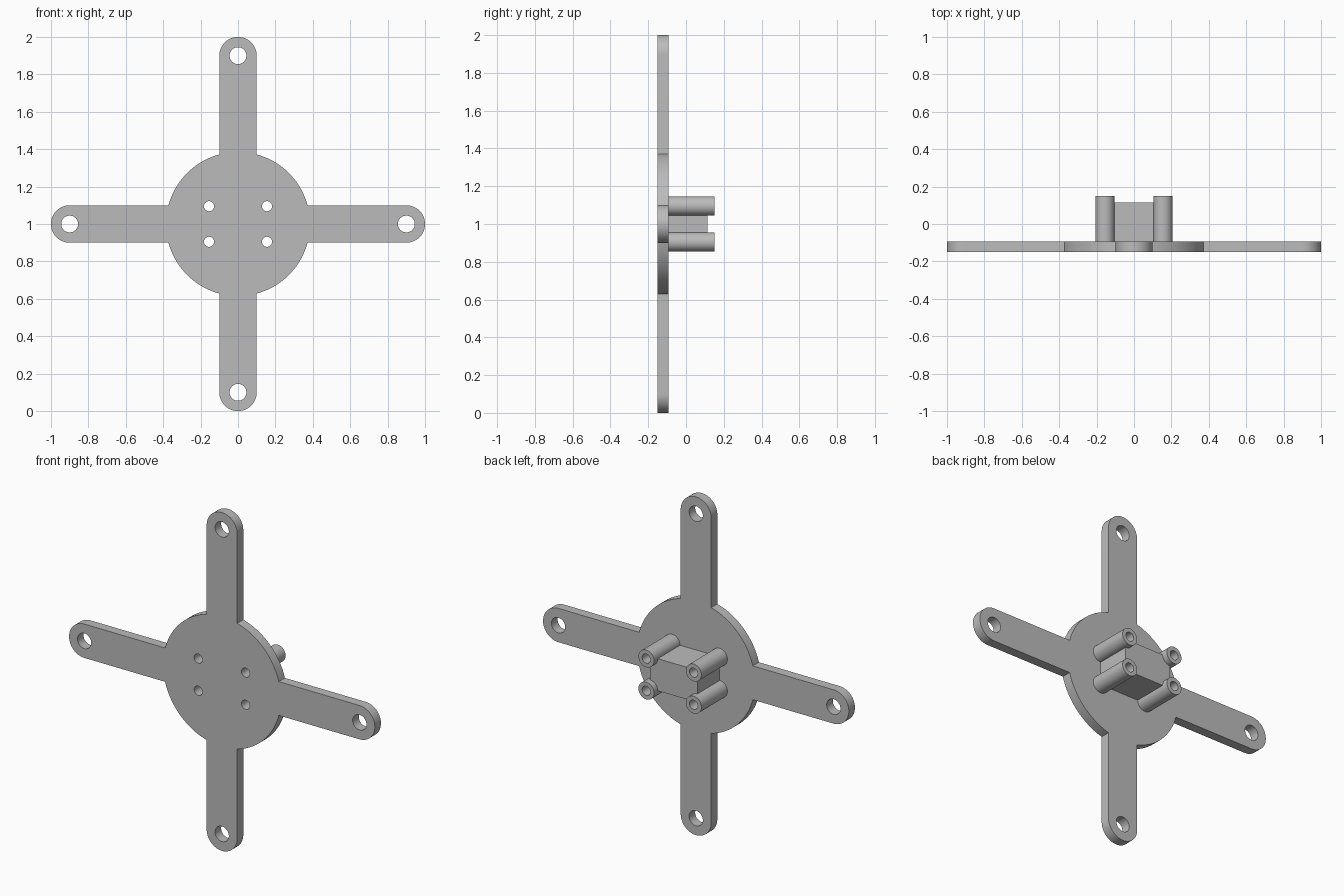
import bpy, bmesh
from math import sin, cos, pi, asin, radians

if "Cube" in bpy.data.objects:
    bpy.data.objects.remove(bpy.data.objects["Cube"], do_unlink=True)

grey = bpy.data.materials.new("matte grey")
grey.use_nodes = True
colour = (0.5, 0.5, 0.5, 1)
grey.diffuse_color = colour
grey.node_tree.nodes["Principled BSDF"].inputs["Base Color"].default_value = colour

DISC_R, ARM_R, ARM_END = 0.385, 0.1, 0.9
POST_X, POST_Z, POST_R, BORE_R = 0.155, 0.095, 0.051, 0.027
FRONT, PLATE_BACK, BLOCK_BACK, POST_BACK = -0.15, -0.093, 0.115, 0.15


def arc(cx, cz, r, start, end, steps):
    """Points along an arc, end included."""
    angles = [start + (end - start) * i / steps for i in range(steps + 1)]
    return [(cx + r * cos(a), cz + r * sin(a)) for a in angles]


def circle(cx, cz, r, steps=40):
    return arc(cx, cz, r, 0, 2 * pi, steps)[:-1]


def extrude_profile(name, loops, y0, y1):
    """Closed loops in the XZ plane (outline, then holes) made solid from y0 to y1."""
    curve = bpy.data.curves.new(name, "CURVE")
    curve.dimensions = "2D"
    curve.fill_mode = "BOTH"
    curve.extrude = (y1 - y0) / 2
    for loop in loops:
        spline = curve.splines.new("POLY")
        spline.points.add(len(loop) - 1)
        for point, (x, z) in zip(spline.points, loop):
            point.co = (x, z, 0, 1)
        spline.use_cyclic_u = True
    obj = bpy.data.objects.new(name, curve)
    bpy.context.collection.objects.link(obj)
    obj.location = (0, (y0 + y1) / 2, 1)
    obj.rotation_euler.x = pi / 2
    bpy.ops.object.select_all(action="DESELECT")
    obj.select_set(True)
    bpy.context.view_layer.objects.active = obj
    bpy.ops.object.convert(target="MESH")
    obj = bpy.context.view_layer.objects.active
    bm = bmesh.new()
    bm.from_mesh(obj.data)
    bmesh.ops.remove_doubles(bm, verts=bm.verts, dist=0.0001)
    bmesh.ops.recalc_face_normals(bm, faces=bm.faces)
    bm.to_mesh(obj.data)
    bm.free()
    obj.data.materials.clear()
    obj.data.materials.append(grey)
    bpy.ops.object.shade_smooth_by_angle(angle=radians(30))
    return obj


# Mounting plate: round hub with four round-ended arms, drilled through
corners = [(1, 1), (-1, 1), (-1, -1), (1, -1)]
posts = [(sx * POST_X, sz * POST_Z) for sx, sz in corners]
join = asin(ARM_R / DISC_R)
outline, holes = [], []
for k in range(4):
    turn = k * pi / 2
    cx, cz = ARM_END * cos(turn), ARM_END * sin(turn)
    outline += arc(cx, cz, ARM_R, turn - pi / 2, turn + pi / 2, 24)
    outline += arc(0, 0, DISC_R, turn + join, turn + pi / 2 - join, 20)
    holes.append(circle(cx, cz, 0.045))
holes += [circle(x, z, BORE_R) for x, z in posts]
extrude_profile("mounting_plate", [outline] + holes, FRONT, PLATE_BACK)

# Hollow posts on the back
for i, (x, z) in enumerate(posts):
    extrude_profile(f"post_{i + 1}", [circle(x, z, POST_R), circle(x, z, BORE_R)],
                    PLATE_BACK, POST_BACK)

# Centre block between the posts, corners relieved around the bores
block = []
for k, (x, z) in enumerate(posts):
    start = k * pi / 2 - pi / 2
    block += arc(x, z, BORE_R + 0.004, start, start - pi / 2, 8)
extrude_profile("centre_block", [block], PLATE_BACK, BLOCK_BACK)
